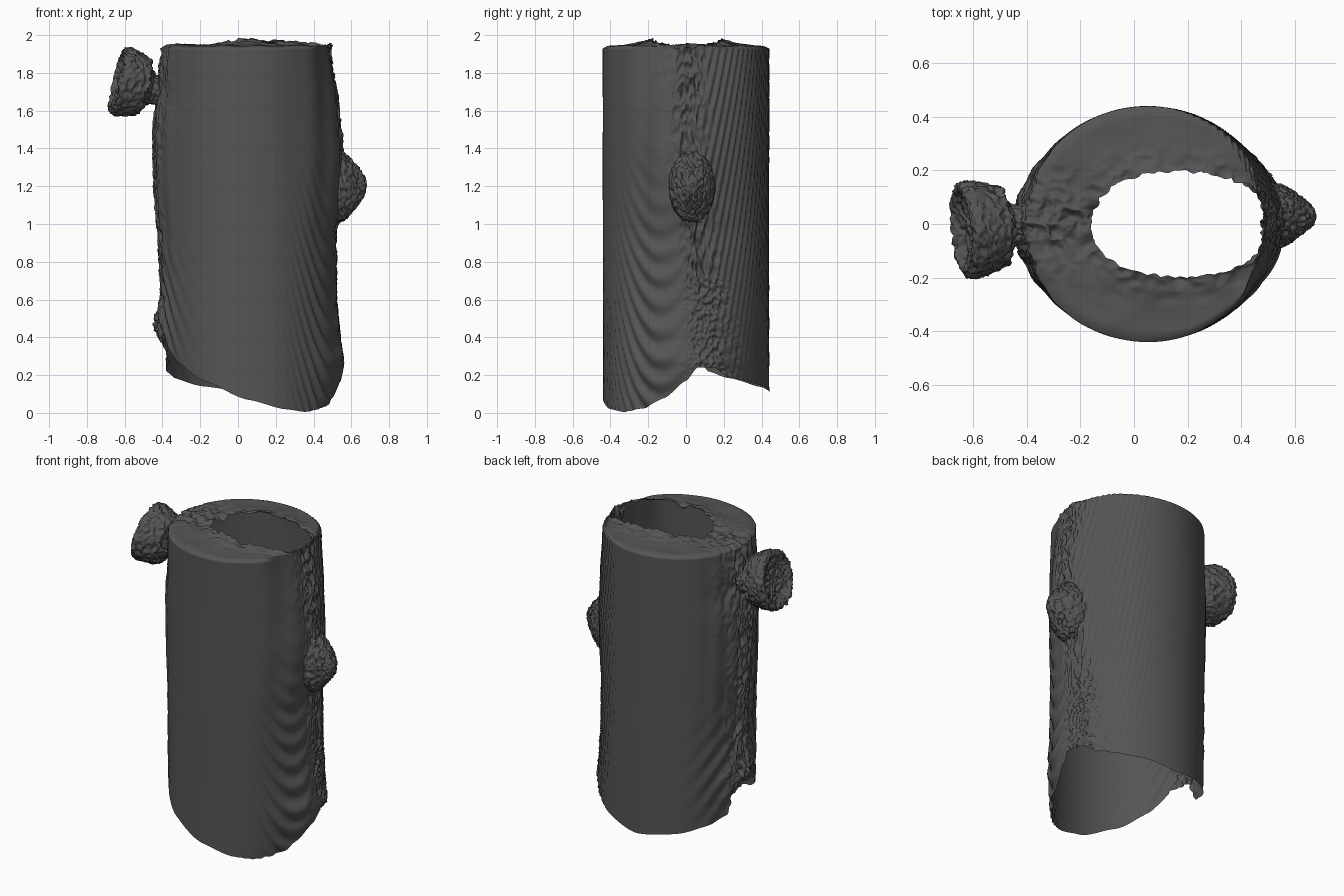
import bpy
from math import sin, cos, pi, exp, atan2
from mathutils import Vector, Matrix, noise

if "Cube" in bpy.data.objects:
    bpy.data.objects.remove(bpy.data.objects["Cube"])


def interp(table, x):
    """Smoothly eased interpolation through (x, value) pairs."""
    if x <= table[0][0]:
        return table[0][1]
    for (x0, y0), (x1, y1) in zip(table, table[1:]):
        if x <= x1:
            t = (x - x0) / (x1 - x0)
            return y0 + (y1 - y0) * (0.5 * t + 0.5 * t * t * (3 - 2 * t))
    return table[-1][1]


def bump(x, centre, width):
    return exp(-((x - centre) / width) ** 2)


def crinkle(p, size):
    """Sharp creased noise, roughly -1 to 1."""
    n = noise.noise(p / size)
    return 1 - 4 * abs(n) + 0.5 * noise.noise(p / (size * 0.45))


def grid_object(name, rows, material):
    """Closed-around grid of vertex rings made into a smooth object."""
    n = len(rows[0])
    verts = [p for row in rows for p in row]
    faces = [(r * n + c, r * n + (c + 1) % n, (r + 1) * n + (c + 1) % n, (r + 1) * n + c)
             for r in range(len(rows) - 1) for c in range(n)]
    mesh = bpy.data.meshes.new(name)
    mesh.from_pydata(verts, [], faces)
    mesh.polygons.foreach_set("use_smooth", [True] * len(faces))
    mesh.materials.append(material)
    obj = bpy.data.objects.new(name, mesh)
    bpy.context.collection.objects.link(obj)
    return obj


cloth = bpy.data.materials.new("dark_cloth")
cloth.diffuse_color = (0.09, 0.09, 0.09, 1)
cloth.use_nodes = True
cloth.node_tree.nodes["Principled BSDF"].inputs["Base Color"].default_value = cloth.diffuse_color

# Hem height by angle in degrees (0 right, 90 back, 180 left, 270 front)
HEM = [(0, .17), (8, .24), (20, .24), (30, .19), (60, .15), (90, .11), (120, .14), (150, .185),
       (165, .22), (174, .36), (182, .40), (195, .38), (215, .27), (240, .17), (270, .07),
       (295, .02), (312, .005), (330, .025), (345, .08), (360, .17)]
# Side seam reach by height
RIGHT = [(0, .50), (.1, .53), (.27, .56), (.4, .54), (.6, .52), (.95, .515), (1.1, .54),
         (1.35, .555), (1.6, .53), (1.93, .48)]
LEFT = [(.2, .385), (.6, .40), (.9, .415), (1.2, .44), (1.5, .445), (1.7, .42), (1.93, .40)]


def wall_point(a, z):
    """Draped outer wall with folds gathering into the two side seams."""
    c, s = cos(a), sin(a)
    reach = interp(RIGHT, z) - .05 if c > 0 else interp(LEFT, z) + .05
    x = .05 + c * (.46 + (reach - .46) * c ** 4)
    y = .44 * s
    d = 0.0
    front = s < 0
    phi = atan2(abs(s), abs(c))
    if c > 0:
        away = phi * exp(-(phi / .62) ** 2) * 2.2
        if front:
            # U shaped swags below, upright folds above
            low = 1 / (1 + exp((z - 1.0) * 6))
            swag = sin((z - 1.1 * (phi - .3) ** 2) * 2 * pi / .135 + 2 * noise.noise(Vector((z * 2, 0, 3))))
            upright = sin(phi * 17 + 3 * z * (1 - phi))
            d += away * (.019 * low * swag + .011 * (1 - low) * upright)
        else:
            away = phi * exp(-(phi / .85) ** 2) * 1.8
            d += away * .009 * sin((z - 1.7 * phi - .4 * phi * phi) * 2 * pi / .19) * min(1, z / .9)
    else:
        away = phi * exp(-(phi / .45) ** 2) * 2.6
        low = bump(z, .5, .3)
        swag = sin((z + (.75 if front else .5) * phi) * 2 * pi / .15)
        d += away * (.015 * low * swag + .008 * (1 - low) * sin(phi * 24 + z * 1.5))
        # star creases under the round gather
        d += away * .009 * bump(z, 1.75, .22) * sin(9 * atan2(z - 1.75, phi + .05))
    # puckered seams
    if c > 0:
        mid = interp([(.2, .15), (.6, .12), (1.0, .06), (1.4, .01), (1.9, .02)], z)
        width = interp([(.2, .11), (.8, .09), (1.2, .08), (1.9, .10)], z)
        seam = bump(y, mid, width)
        stretch = Vector((0, y * 1.3, z * (1.2 if z < .7 else .45)))
        d += seam * .013 * crinkle(stretch + Vector((x, 0, 0)), .035)
    else:
        seam = bump(y, 0, .11 if z < 1.4 else .15)
        d += seam * .011 * crinkle(Vector((7 + x, y * 1.2, z * .5)), .035)
        knot = bump(z, .47, .09) * bump(y, 0, .10)
        d += knot * (.035 + .014 * crinkle(Vector((x, y, z)), .03))
    d += .003 * noise.noise(Vector((x * 4, y * 4, z * 1.2)))
    return Vector((x + d * c, y + d * s, z))


def top_point(a, t, edge):
    """Turned-in top collar: t 0 at the outer shoulder, 1 at the opening."""
    c, s = cos(a), sin(a)
    # opening traced slightly squarer than an ellipse
    hx = .17 + .325 * abs(c) ** .9 * (1 if c > 0 else -1)
    hy = .195 * abs(s) ** .85 * (1 if s > 0 else -1)
    p = edge.lerp(Vector((hx, hy, edge.z)), t)
    rise = .015 * (1 - (1 - min(1, t * 6)) ** 2)
    p.z += rise + t * t * (.022 * s * s - .005)
    sidey = max(t ** 3, abs(c) ** 8 * min(1, t * 4))
    k = crinkle(Vector((p.x, p.y, 5 + t * .1)), .06)
    p.z += sidey * .011 * k
    p.z += .007 * min(1, t * 4) * noise.noise(Vector((p.x * 8, p.y * 8, 2)))
    p.z += t ** 4 * .02 * (bump(p.x, .1, .12) if s > 0 else bump(p.x, .0, .12)) * abs(s)
    q = sidey * .006 * crinkle(Vector((p.x, p.y, 9)), .05)
    return p + Vector((q * c, q * s, 0))


# Sleeve: columns crowd towards the puckered seams
COLS, WALL, TOP = 340, 230, 40
angles = []
for i in range(COLS):
    t = 2 * pi * i / COLS
    angles.append(t - .33 * sin(2 * t))
rows = []
for r in range(WALL + 1):
    v = r / WALL
    row = []
    for a in angles:
        hem = interp(HEM, (a * 180 / pi) % 360)
        row.append(wall_point(a, hem + (1.928 - hem) * v))
    rows.append(row)
edge = rows[-1]
for r in range(1, TOP + 1):
    t = (r / TOP) ** 1.2
    rows.append([top_point(a, t, e) for a, e in zip(angles, edge)])
grid_object("sleeve", rows, cloth)


def gather(name, profile, place, axis, scale, rough, size):
    """Crinkled lathe form: profile of (distance along axis, radius)."""
    turn = Vector(axis).to_track_quat('Z', 'Y').to_matrix().to_4x4()
    frame = Matrix.Translation(place) @ Matrix.Diagonal((*scale, 1)) @ turn
    rings, n = [], 120
    for (h0, r0), (h1, r1) in zip(profile, profile[1:]):
        steps = max(3, int(((h1 - h0) ** 2 + (r1 - r0) ** 2) ** .5 / .0055))
        for k in range(steps):
            t = k / steps
            h, rad = h0 + (h1 - h0) * t, r0 + (r1 - r0) * t
            ring = []
            for i in range(n):
                a = 2 * pi * i / n
                p = Vector((rad * cos(a), rad * sin(a), h))
                w = min(1, rad / .05)
                f = rough * w * crinkle(p + Vector((3, 1, 2)), size)
                g = rough * w * crinkle(p + Vector((8, 4, 6)), size)
                ring.append(frame @ Vector((p.x + f * cos(a), p.y + f * sin(a), h + g)))
            rings.append(ring)
    grid_object(name, rings, cloth)


# Round dished gather on the left
gather("left_gather",
       [(-.06, .07), (.0, .075), (.03, .11), (.035, .145), (.09, .165), (.155, .182), (.19, .175),
        (.195, .15), (.17, .125), (.155, .07), (.15, .001)],
       (-.455, -.005, 1.715), (-.96, -.10, .24), (1, 1, 1), .007, .03)

# Pointed gather on the right
gather("right_gather",
       [(-.05, .145), (.02, .135), (.06, .105), (.10, .07), (.135, .035), (.15, .001)],
       (.535, .03, 1.2), (1, 0, .03), (1, .85, 1.35), .007, .026)
